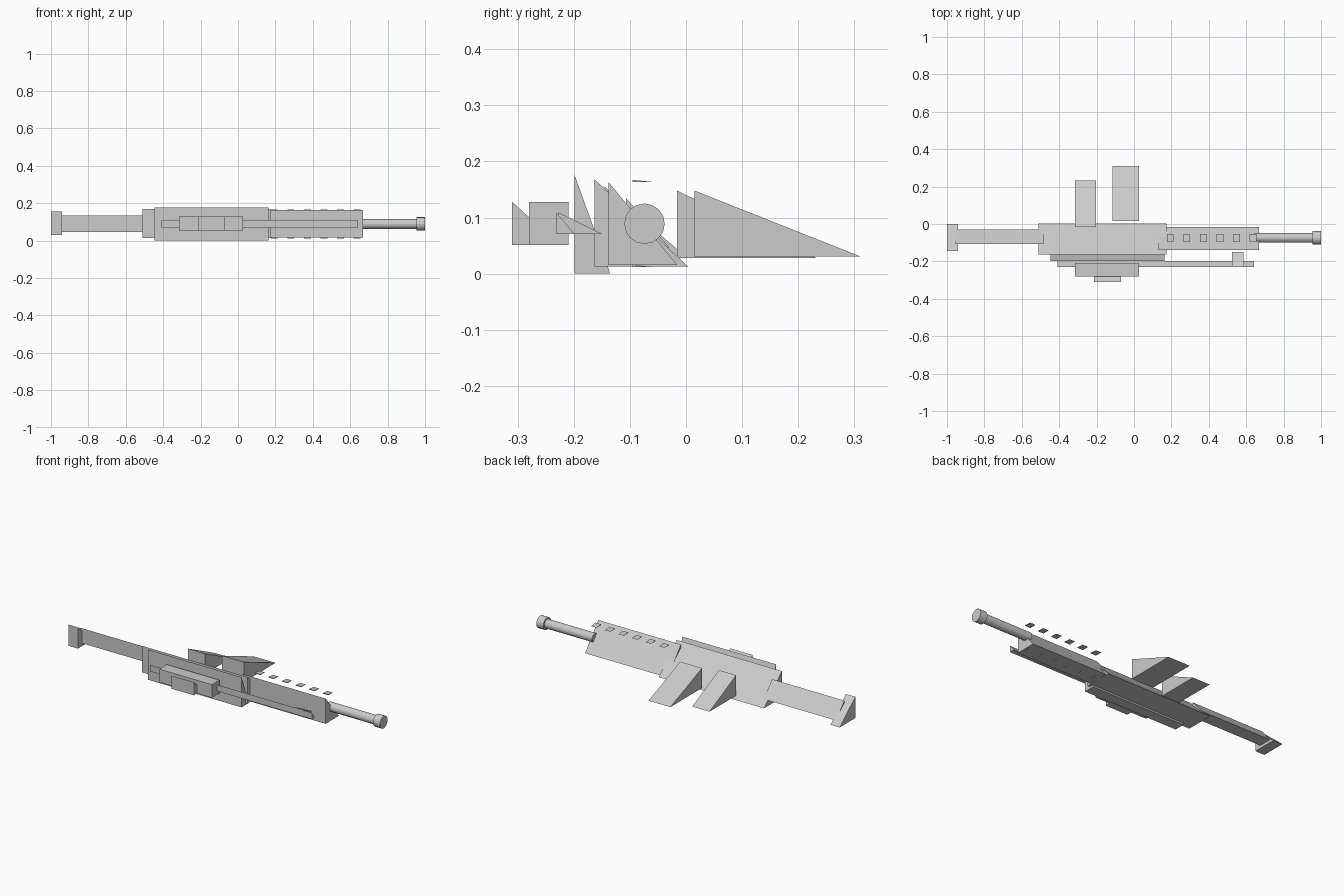
import bpy
import math

if "Cube" in bpy.data.objects:
    bpy.data.objects.remove(bpy.data.objects["Cube"])

grey = bpy.data.materials.new("plain grey")
grey.diffuse_color = (0.6, 0.6, 0.6, 1)
grey.use_nodes = True
grey.node_tree.nodes["Principled BSDF"].inputs["Base Color"].default_value = grey.diffuse_color


def prism(name, x0, x1, profile):
    """Extrude a (y, z) profile, listed anticlockwise seen from +x, along x."""
    n = len(profile)
    verts = [(x, y, z) for x in (x0, x1) for y, z in profile]
    faces = [tuple(reversed(range(n))), tuple(range(n, 2 * n))]
    faces += [(i, (i + 1) % n, n + (i + 1) % n, n + i) for i in range(n)]
    mesh = bpy.data.meshes.new(name)
    mesh.from_pydata(verts, [], faces)
    mesh.materials.append(grey)
    ob = bpy.data.objects.new(name, mesh)
    bpy.context.collection.objects.link(ob)
    return ob


def wedge(name, x0, x1, y0, y1, z0, z1):
    """Right-angled wedge: upright on its -y side, sloping down towards +y."""
    return prism(name, x0, x1, [(y0, z0), (y1, z0), (y0, z1)])


def tube(name, x0, x1, r, sides=16):
    turn = [2 * math.pi * i / sides for i in range(sides)]
    return prism(name, x0, x1, [(-0.074 + r * math.cos(a), 0.089 + r * math.sin(a))
                                for a in turn])


# Stock and butt
wedge("butt_plate", -1.0, -0.94, -0.145, 0.0, 0.03, 0.155)
wedge("stock", -0.955, -0.485, -0.107, -0.03, 0.047, 0.135)

# Receiver, top rail and barrel shroud
wedge("receiver", -0.51, 0.175, -0.163, 0.004, 0.0125, 0.168)
wedge("top_rail", -0.447, 0.162, -0.199, -0.135, 0.0, 0.177)
wedge("barrel_shroud", 0.13, 0.667, -0.138, -0.015, 0.015, 0.163)

# Grip and magazine
wedge("grip", -0.315, -0.203, -0.016, 0.232, 0.028, 0.148)
wedge("magazine", -0.115, 0.027, 0.015, 0.31, 0.031, 0.148)

# Scope with its side knob
prism("scope", -0.315, 0.026, [(-0.28, 0.051), (-0.209, 0.051),
                               (-0.209, 0.128), (-0.28, 0.128)])
wedge("scope_knob", -0.215, -0.07, -0.31, -0.225, 0.051, 0.128)

# Sight rod and the post that holds it
wedge("sight_rod", -0.41, 0.642, -0.231, -0.199, 0.071, 0.109)
wedge("sight_post", 0.525, 0.585, -0.227, -0.15, 0.071, 0.109)

# Barrel and muzzle
tube("barrel", 0.645, 0.965, 0.026)
tube("muzzle", 0.955, 1.0, 0.036)

# Vent plates above and below the shroud
for i in range(6):
    x = 0.194 + i * 0.0885
    for side, z in (("upper", 0.163), ("lower", 0.0115)):
        wedge(f"{side}_vent_{i + 1}", x - 0.018, x + 0.018, -0.095, -0.053, z, z + 0.004)
